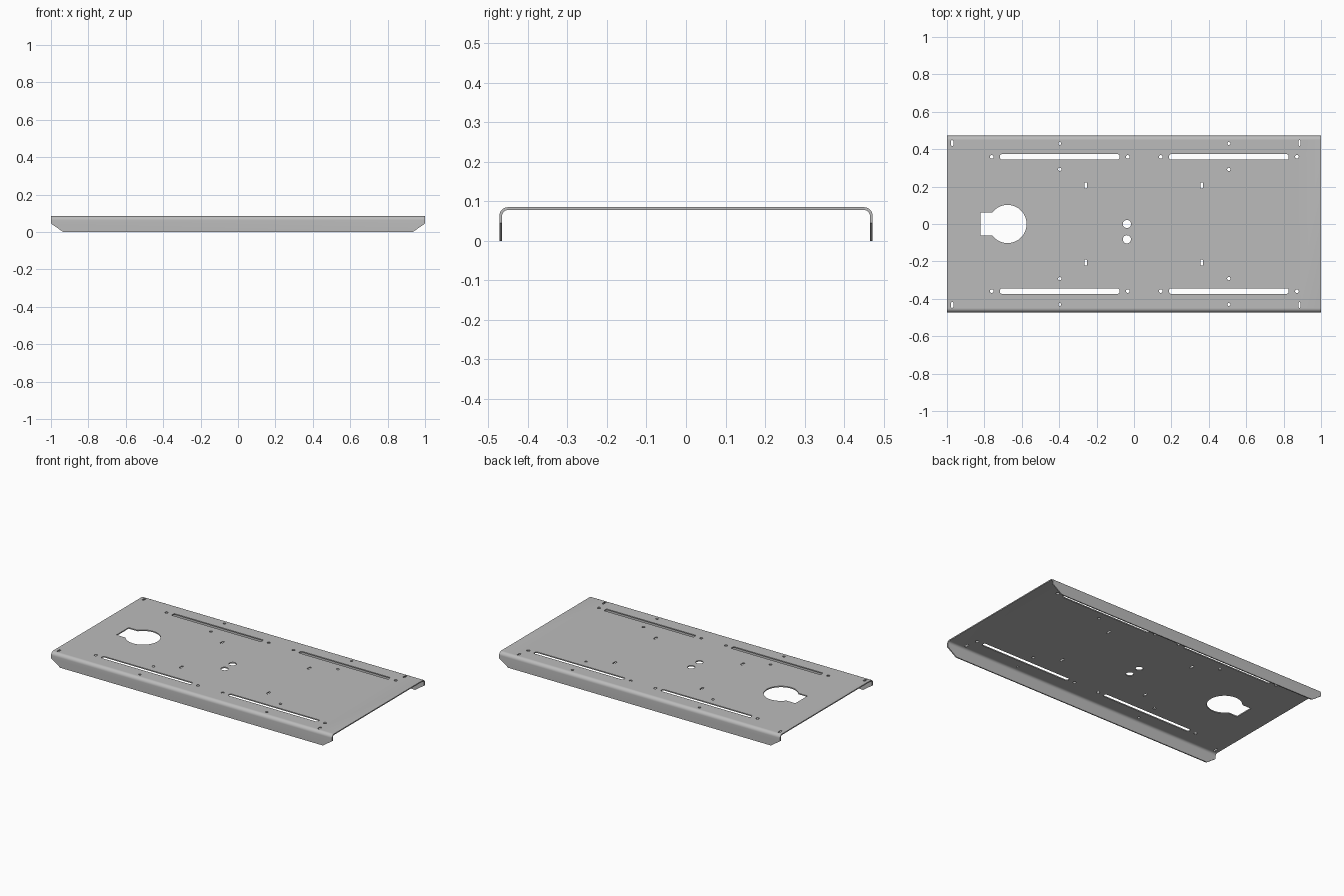
import bpy, bmesh, math
from mathutils import Vector

if "Cube" in bpy.data.objects:
    bpy.data.objects.remove(bpy.data.objects["Cube"])

HALF_LEN, HALF_WID, TOP, THICK, BEND = 1.0, 0.472, 0.085, 0.007, 0.022


def prism(name, ring, offset):
    """Closed solid from a planar ring of points, extruded by offset."""
    bm = bmesh.new()
    face = bm.faces.new([bm.verts.new(p) for p in ring])
    ext = bmesh.ops.extrude_face_region(bm, geom=[face])
    bmesh.ops.translate(bm, vec=Vector(offset),
                        verts=[v for v in ext["geom"] if isinstance(v, bmesh.types.BMVert)])
    bmesh.ops.recalc_face_normals(bm, faces=bm.faces)
    mesh = bpy.data.meshes.new(name)
    bm.to_mesh(mesh)
    bm.free()
    obj = bpy.data.objects.new(name, mesh)
    bpy.context.collection.objects.link(obj)
    return obj


def half_profile(inset):
    """Side wall bottom, bend and top edge in (y, z), at a given depth in the sheet."""
    r = BEND - inset
    pts = [(HALF_WID - inset, 0)]
    for i in range(9):
        a = math.pi / 2 * i / 8
        pts.append((HALF_WID - BEND + r * math.cos(a), TOP - BEND + r * math.sin(a)))
    return pts


# Bent sheet: a channel profile swept along the length
outer, inner = half_profile(0), half_profile(THICK)
section = (outer + [(-y, z) for y, z in reversed(outer)]
           + [(-y, z) for y, z in inner] + list(reversed(inner)))
panel = prism("panel", [(-HALF_LEN, y, z) for y, z in section], (2 * HALF_LEN, 0, 0))

cutters = []


def cut(ring):
    cutters.append(prism("cutter", [(x, y, TOP - 0.03) for x, y in ring], (0, 0, 0.06)))


def disc(x, y, r, n=16):
    cut([(x + r * math.cos(math.tau * i / n), y + r * math.sin(math.tau * i / n))
         for i in range(n)])


def slot(x, y, w, h, r):
    """Rectangle with rounded corners."""
    ring = []
    for k, (sx, sy) in enumerate([(1, 1), (-1, 1), (-1, -1), (1, -1)]):
        for i in range(4):
            a = math.pi / 2 * (k + i / 3)
            ring.append((x + sx * (w / 2 - r) + r * math.cos(a),
                         y + sy * (h / 2 - r) + r * math.sin(a)))
    cut(ring)


# Mirrored slots and fixing holes
for s in (1, -1):
    for x in (-0.397, 0.507):
        slot(x, s * 0.359, 0.638, 0.028, 0.008)
        disc(x, s * 0.43, 0.008)
        disc(x, s * 0.292, 0.009)
        for d in (-0.364, 0.364):
            disc(x + d, s * 0.359, 0.01)
    for x in (-0.972, 0.885):
        slot(x, s * 0.433, 0.012, 0.03, 0.004)
    for x in (-0.258, 0.362):
        slot(x, s * 0.207, 0.013, 0.032, 0.004)

# Centre holes
for y in (0, -0.082):
    disc(-0.038, y, 0.022, 24)

# Keyhole opening: large arc with a square tab
cx, radius, tab = -0.676, 0.102, 0.062
limit = math.pi - math.asin(tab / radius)
keyhole = [(cx + radius * math.cos(a), radius * math.sin(a))
           for a in (-limit + 2 * limit * i / 40 for i in range(41))]
cut(keyhole + [(-0.822, tab), (-0.822, -tab)])

# Chamfered lower corners of both side walls
for s in (1, -1):
    cutters.append(prism("cutter", [(s * 0.935, -0.6, 0), (s * 0.935, -0.6, -0.05),
                                    (s * 1.1, -0.6, -0.05), (s * 1.1, -0.6, 0.045),
                                    (s * 1.0, -0.6, 0.045)], (0, 1.2, 0)))

# Apply all cuts, then discard the cutters
holes = bpy.data.collections.new("cutters")
for c in cutters:
    c.hide_render = True
    holes.objects.link(c)
mod = panel.modifiers.new("cuts", "BOOLEAN")
mod.operand_type = "COLLECTION"
mod.collection = holes
mod.operation = "DIFFERENCE"
mod.solver = "EXACT"
bpy.ops.object.select_all(action="DESELECT")
bpy.context.view_layer.objects.active = panel
panel.select_set(True)
bpy.ops.object.modifier_apply(modifier=mod.name)
for c in cutters:
    bpy.data.objects.remove(c)
bpy.data.collections.remove(holes)

# Sheet metal colour
metal = bpy.data.materials.new("grey metal")
metal.use_nodes = True
colour = (0.50, 0.50, 0.50, 1)
metal.diffuse_color = colour
metal.node_tree.nodes["Principled BSDF"].inputs["Base Color"].default_value = colour
panel.data.materials.clear()
panel.data.materials.append(metal)
bpy.ops.object.shade_smooth_by_angle(angle=math.radians(30))
